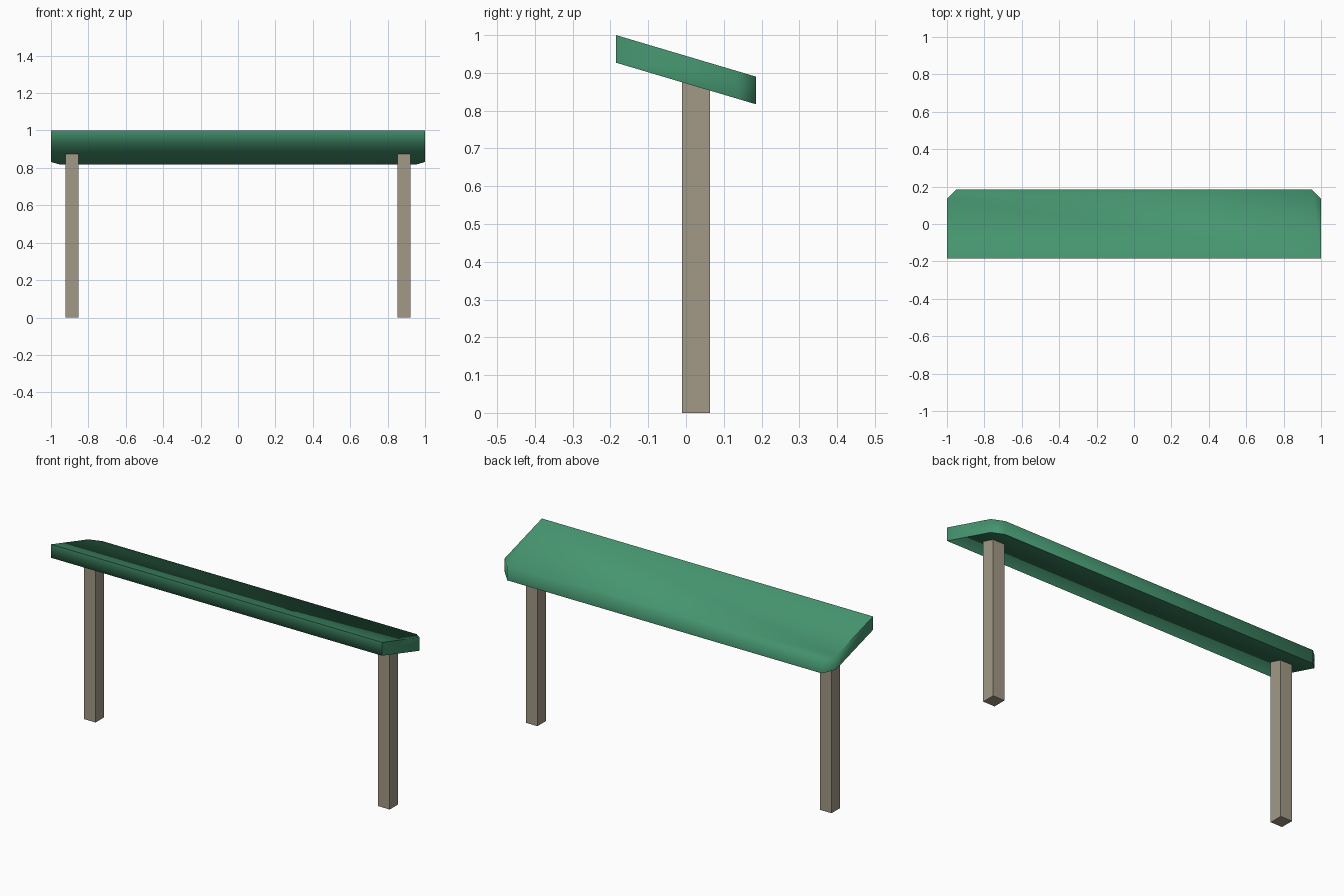
import bpy, bmesh, math

if "Cube" in bpy.data.objects:
    bpy.data.objects.remove(bpy.data.objects["Cube"])

SLOPE = -0.297          # rise of the seat per unit of y
THICK = 0.073           # vertical thickness of the seat


def under(y):
    return 0.872 + SLOPE * y


def material(name, color):
    m = bpy.data.materials.new(name)
    m.diffuse_color = color
    m.use_nodes = True
    m.node_tree.nodes["Principled BSDF"].inputs["Base Color"].default_value = m.diffuse_color
    return m


def prism(name, outline, bottom, top, mat):
    """Extrude a plan outline between two height functions of y."""
    bm = bmesh.new()
    low = [bm.verts.new((x, y, bottom(y))) for x, y in outline]
    high = [bm.verts.new((x, y, top(y))) for x, y in outline]
    bm.faces.new(low[::-1])
    bm.faces.new(high)
    n = len(outline)
    for i in range(n):
        j = (i + 1) % n
        bm.faces.new((low[i], low[j], high[j], high[i]))
    me = bpy.data.meshes.new(name)
    bm.to_mesh(me)
    bm.free()
    me.materials.append(mat)
    ob = bpy.data.objects.new(name, me)
    bpy.context.collection.objects.link(ob)
    return ob


green = material("green_paint", (0.06, 0.30, 0.16, 1))
post = material("post_grey", (0.36, 0.32, 0.24, 1))

# Sloping seat with clipped rear corners
seat = prism("seat",
             [(-1, -0.185), (1, -0.185), (1, 0.136), (0.95, 0.185),
              (-0.95, 0.185), (-1, 0.136)],
             under, lambda y: under(y) + THICK, green)
bpy.context.view_layer.objects.active = seat
seat.select_set(True)
bpy.ops.object.shade_smooth_by_angle(angle=math.radians(80))

# Square legs cut to the slope of the seat
for side, cx in (("left", -0.888), ("right", 0.888)):
    h = 0.035
    prism(side + "_leg",
          [(cx - h, -0.01), (cx + h, -0.01), (cx + h, 0.063), (cx - h, 0.063)],
          lambda y: 0.0, under, post)
